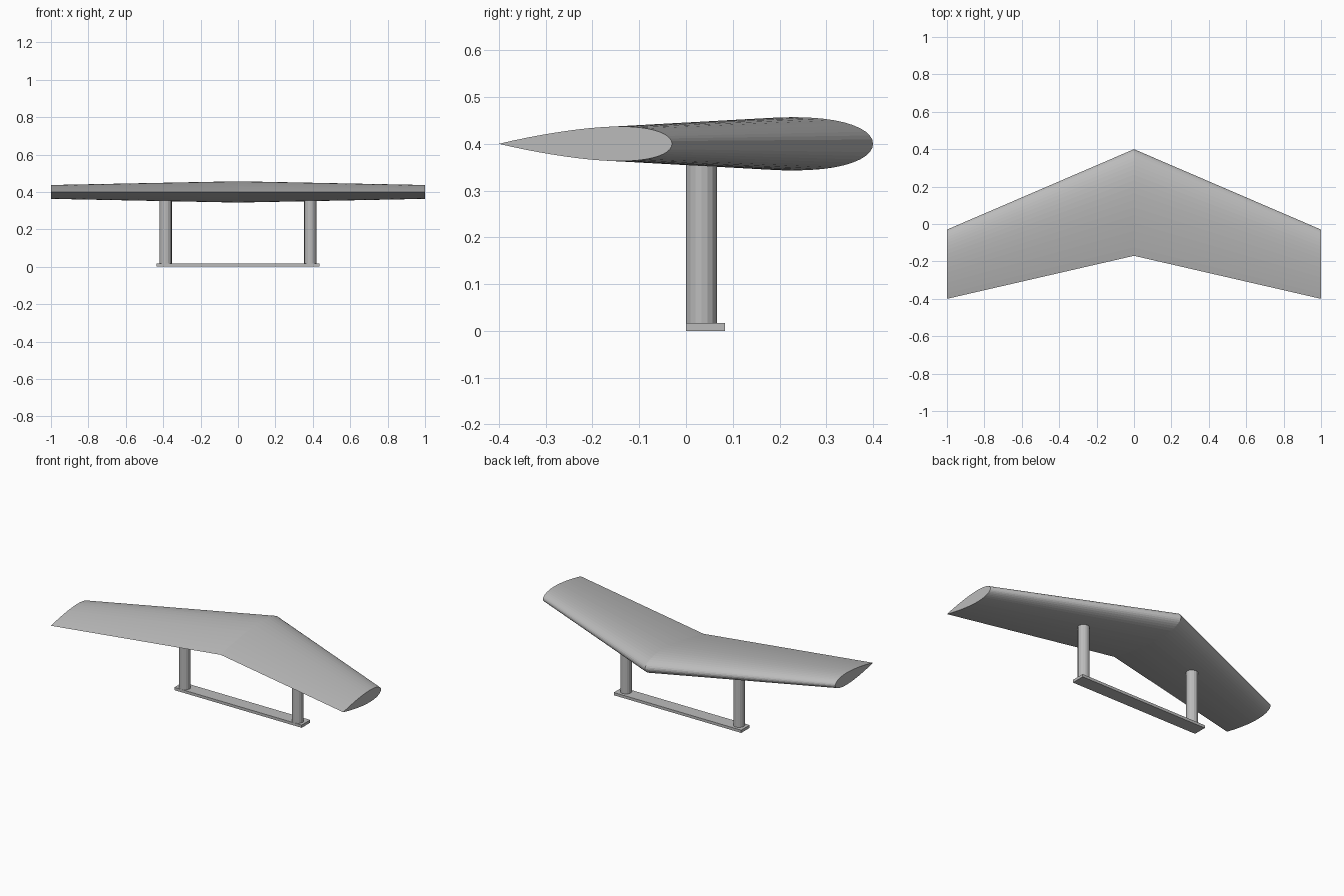
import bpy, bmesh, math
from mathutils import Matrix

if "Cube" in bpy.data.objects:
    bpy.data.objects.remove(bpy.data.objects["Cube"])

grey = bpy.data.materials.new("metal grey")
grey.use_nodes = True
COLOUR = (0.5, 0.5, 0.5, 1)
grey.diffuse_color = COLOUR
grey.node_tree.nodes["Principled BSDF"].inputs["Base Color"].default_value = COLOUR


def make_object(name, bm):
    bmesh.ops.recalc_face_normals(bm, faces=bm.faces)
    mesh = bpy.data.meshes.new(name)
    bm.to_mesh(mesh)
    bm.free()
    mesh.materials.append(grey)
    obj = bpy.data.objects.new(name, mesh)
    bpy.context.collection.objects.link(obj)
    return obj


def half_thickness(t, ratio=0.2):
    # Symmetric aerofoil with a closed trailing edge
    return 5 * ratio * (0.2969 * math.sqrt(t) - 0.126 * t - 0.3516 * t**2
                        + 0.2843 * t**3 - 0.1036 * t**4)


# Aerofoil outline: upper side from nose to tail, then lower side back
STEPS = 20
stations = [1 - math.cos(math.pi / 2 * i / STEPS) for i in range(STEPS + 1)]
outline = [(t, half_thickness(t)) for t in stations[:-1]] + [(1, 0)]
outline += [(t, -half_thickness(t)) for t in reversed(stations[1:-1])]

# Swept wing lofted through tip, root, tip
bm = bmesh.new()
rings = []
for x, nose, tail in ((-1, -0.03, -0.4), (0, 0.4, -0.17), (1, -0.03, -0.4)):
    chord = nose - tail
    rings.append([bm.verts.new((x, nose - t * chord, 0.4 + h * chord))
                  for t, h in outline])
for a, b in zip(rings, rings[1:]):
    for i in range(len(a)):
        j = (i + 1) % len(a)
        bm.faces.new((a[i], a[j], b[j], b[i]))
bm.faces.new(rings[0])
bm.faces.new(rings[-1])
make_object("wing", bm)

# Round posts
for name, x in (("right_post", -0.387), ("left_post", 0.387)):
    bm = bmesh.new()
    bmesh.ops.create_cone(bm, cap_ends=True, segments=16, radius1=0.033,
                          radius2=0.033, depth=0.385,
                          matrix=Matrix.Translation((x, 0.033, 0.2025)))
    make_object(name, bm)

# Mounting bar
bm = bmesh.new()
bmesh.ops.create_cube(bm, size=1, matrix=Matrix.Translation((0, 0.0415, 0.0085))
                      @ Matrix.Diagonal((0.872, 0.083, 0.017, 1)))
make_object("mounting_bar", bm)
